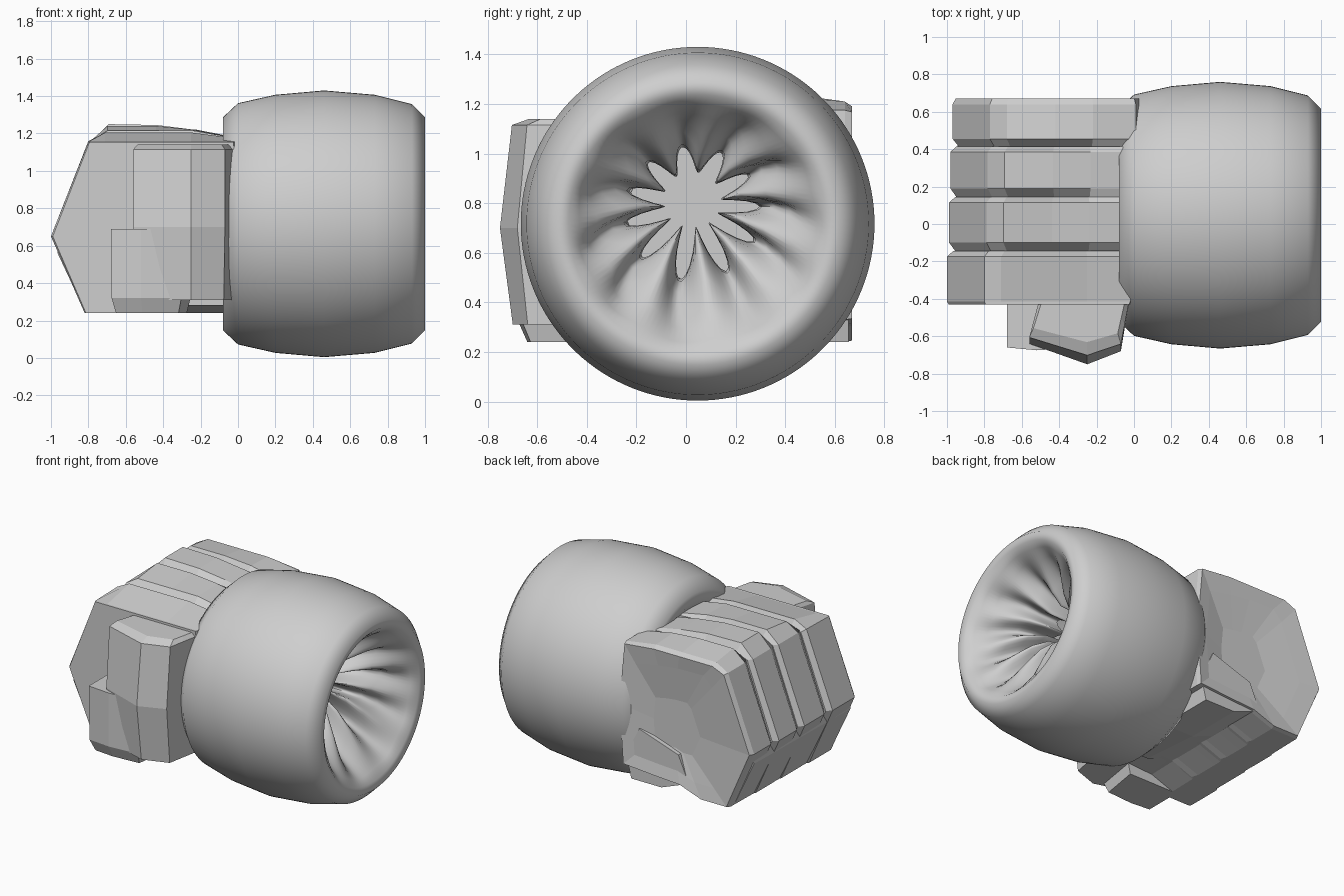
import bpy, bmesh, math

if "Cube" in bpy.data.objects:
    bpy.data.objects.remove(bpy.data.objects["Cube"])

grey = bpy.data.materials.new("light_grey")
grey.diffuse_color = (0.62, 0.62, 0.62, 1)
grey.use_nodes = True
grey.node_tree.nodes["Principled BSDF"].inputs["Base Color"].default_value = grey.diffuse_color


def make(name, verts, faces, smooth=False):
    me = bpy.data.meshes.new(name)
    me.from_pydata(verts, [], faces)
    bm = bmesh.new()
    bm.from_mesh(me)
    bmesh.ops.recalc_face_normals(bm, faces=bm.faces)
    bm.to_mesh(me)
    bm.free()
    me.materials.append(grey)
    ob = bpy.data.objects.new(name, me)
    bpy.context.collection.objects.link(ob)
    if smooth:
        bpy.ops.object.select_all(action='DESELECT')
        ob.select_set(True)
        bpy.context.view_layer.objects.active = ob
        bpy.ops.object.shade_smooth_by_angle(angle=math.radians(75))
    return ob


def loft(name, rings, smooth=False, caps=True):
    n = len(rings[0])
    verts = [p for r in rings for p in r]
    faces = []
    for i in range(len(rings) - 1):
        for j in range(n):
            k = (j + 1) % n
            faces.append((i * n + j, i * n + k, (i + 1) * n + k, (i + 1) * n + j))
    if caps:
        faces += [tuple(range(n))[::-1], tuple(range((len(rings) - 1) * n, len(rings) * n))]
    return make(name, verts, faces, smooth)


def slab(name, profile, stations, mx=-0.35, mz=0.65):
    """Stack a front-view outline along y; stations are (y, x scale, top limit, z scale, dx)."""
    loft(name, [[(mx + (x - mx) * sx + dx, y, min(mz + (z - mz) * sz, top)) for x, z in profile]
                for y, sx, top, sz, dx in stations])


# Curled fingers: tops step up to the middle, bevelled towards the grooves
fist = [(-1.0, 0.65), (-0.8, 1.16), (-0.71, 1.25), (-0.45, 1.245), (-0.25, 1.22),
        (-0.02, 1.175), (0.02, 0.75), (-0.01, 0.33), (-0.27, 0.31), (-0.45, 0.30),
        (-0.62, 0.24), (-0.82, 0.24)]
fingers = [("index_finger", -0.43, -0.145, 1.155, 1.205, 0.0),
           ("middle_finger", -0.145, 0.145, 1.215, 1.24, 0.012),
           ("ring_finger", 0.145, 0.415, 1.25, 1.25, 0.018)]
for name, a, b, ta, tb, dx in fingers:
    first = name == "index_finger"
    slab(name, fist, [(a, 0.985 if first else 0.95, ta if first else ta - 0.06, 1, dx),
                      (a + (0.015 if first else 0.045), 1, ta, 1, dx),
                      (b - 0.03, 1, tb, 1, dx), (b, 0.95, tb - 0.06, 1, dx)])
# Little finger, whose outer side is slightly dished
slab("little_finger", fist, [(0.415, 0.95, 1.17, 1, 0.03), (0.455, 1, 1.235, 1, 0.03),
                             (0.64, 1, 1.21, 1, 0.03), (0.67, 0.975, 1.19, 0.985, 0.03),
                             (0.655, 0.75, 1.2, 0.75, 0.03), (0.625, 0.35, 1.2, 0.35, 0.03)])
# Palm core: closes the grooves on the lower half
core = [(-0.95, 0.66), (-0.965, 0.56), (-0.815, 0.24), (-0.62, 0.24), (-0.45, 0.30), (-0.01, 0.33),
        (0.02, 0.75), (-0.02, 1.10), (-0.7, 1.14), (-0.77, 1.08)]
slab("palm_core", core, [(-0.42, 1, 2, 1, 0), (0.6, 1, 2, 1, 0.025)])

# Heel of the palm under the wrist
heel = [(-0.48, 0.32), (-0.27, 0.24), (-0.04, 0.24), (0.0, 0.4), (-0.1, 0.6), (-0.4, 0.5)]
slab("palm_heel", heel, [(-0.2, 0.9, 2, 0.9, 0), (0.25, 1, 2, 1, 0), (0.655, 1, 2, 1, 0)])


# Thumb: plan outlines stacked in z
def plan_stack(name, plan, levels, mx, my):
    loft(name, [[(mx + (x - mx) * sx, my + (y - my) * sy, z) for x, y in plan]
                for z, sx, sy in levels])


plan_stack("thumb_base", [(-0.50, -0.38), (-0.56, -0.64), (-0.25, -0.75), (-0.07, -0.68),
                          (-0.05, -0.56), (-0.02, -0.38)],
           [(0.31, 0.97, 0.86), (0.70, 1, 1), (1.115, 1, 0.87), (1.14, 0.92, 0.68)], -0.28, -0.38)
plan_stack("thumb_tip", [(-0.68, -0.36), (-0.68, -0.66), (-0.52, -0.675), (-0.3, -0.66), (-0.25, -0.36)],
           [(0.24, 0.88, 0.88), (0.32, 0.98, 1), (0.69, 1, 1)], -0.45, -0.38)

# Wrist cuff: puffed outside, rolled edges, bunched folds closing the opening
CY, CZ, N = 0.047, 0.717, 132
cuff = [(0.10, 0.30, 0), (-0.05, 0.46, 0), (-0.08, 0.51, 0), (-0.08, 0.57, 0), (0.0, 0.645, 0),
        (0.2, 0.69, 0), (0.46, 0.713, 0), (0.73, 0.69, 0), (0.93, 0.64, 0), (1.0, 0.57, 0),
        (0.99, 0.52, 0), (0.95, 0.48, 0.005), (0.88, 0.42, 0.02), (0.80, 0.34, 0.05),
        (0.72, 0.26, 0.07), (0.64, 0.20, 0.08), (0.5, 0.19, 0.08)]
rings = []
for x, r, fold in cuff:
    ring = []
    for i in range(N):
        t = 2 * math.pi * i / N
        wave = math.cos(11 * t + 0.8 * math.sin(2 * t))
        # folds are deeper on the lower half
        rr = r + fold * wave * (1 - 0.35 * math.sin(t))
        lift = 0.07 * min(1, fold / 0.07)
        ring.append((x, CY - lift * 0.3 + rr * math.cos(t), CZ + lift + rr * math.sin(t)))
    rings.append(ring)
loft("wrist_cuff", rings, smooth=True, caps=False)

# Wrist end seen through the folds
loft("wrist", [[(x, CY + r * math.cos(i * math.pi / 4), CZ + 0.05 + r * math.sin(i * math.pi / 4))
                for i in range(8)] for x, r in ((-0.1, 0.36), (0.1, 0.32), (0.40, 0.30))])
